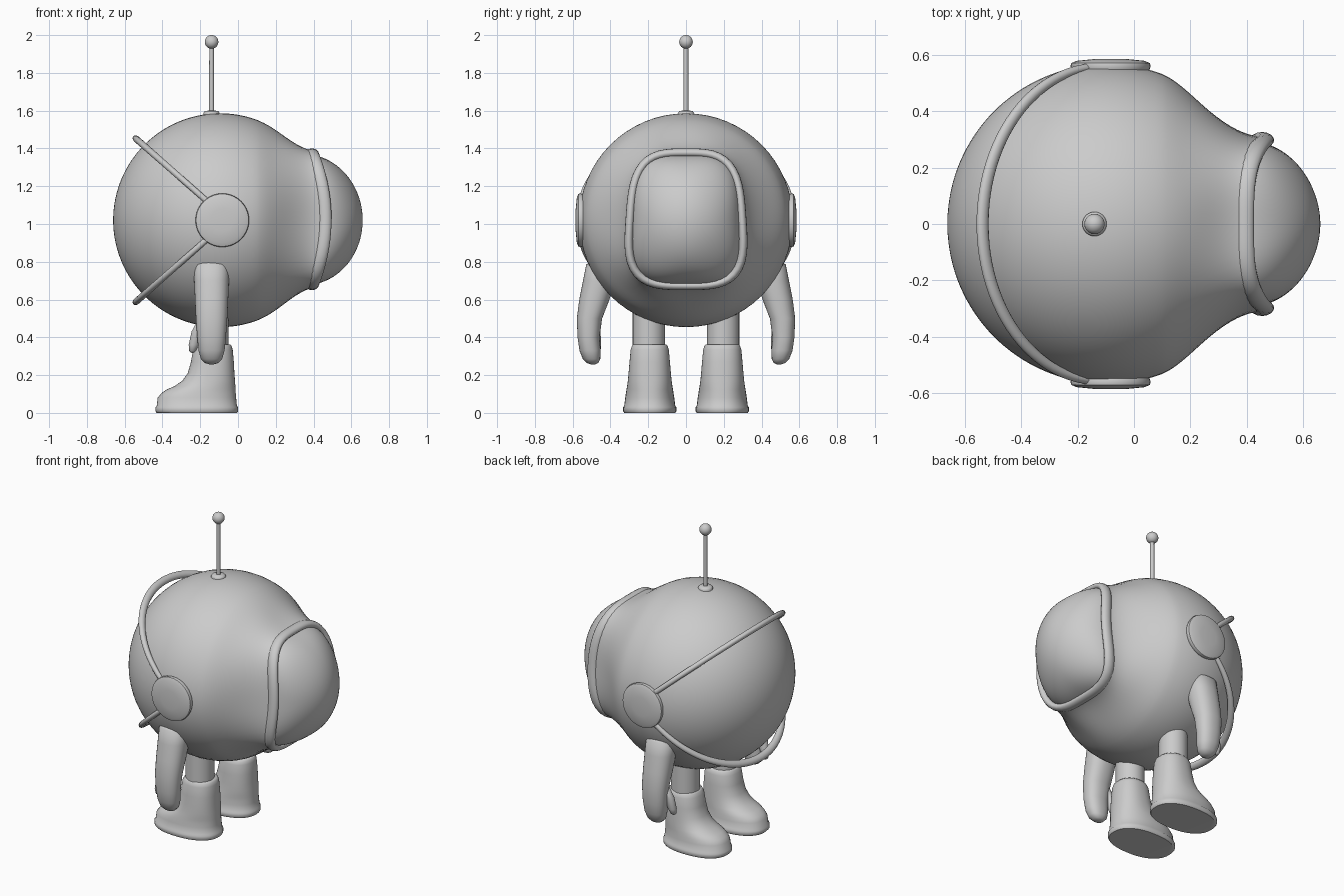
import bpy, bmesh, math
from mathutils import Vector

if "Cube" in bpy.data.objects:
    bpy.data.objects.remove(bpy.data.objects["Cube"])

SEG = 64
CX, CZ, R = -0.095, 1.02, 0.566      # body sphere


def material(name, rgb):
    m = bpy.data.materials.new(name)
    m.diffuse_color = (*rgb, 1)
    m.use_nodes = True
    m.node_tree.nodes["Principled BSDF"].inputs["Base Color"].default_value = m.diffuse_color
    return m


GREY = material("light grey", (0.6, 0.6, 0.6))


def loft(name, rings, closed=False, angle=50):
    """Skin a list of vertex rings; cap the ends unless closed into a loop."""
    bm = bmesh.new()
    vs = [[bm.verts.new(p) for p in r] for r in rings]
    n = len(vs[0])
    pairs = list(zip(vs, vs[1:])) + ([(vs[-1], vs[0])] if closed else [])
    for a, b in pairs:
        for i in range(n):
            j = (i + 1) % n
            bm.faces.new((a[i], a[j], b[j], b[i]))
    if not closed:
        bm.faces.new(vs[0])
        bm.faces.new(vs[-1])
    bmesh.ops.recalc_face_normals(bm, faces=bm.faces)
    me = bpy.data.meshes.new(name)
    bm.to_mesh(me)
    bm.free()
    me.materials.append(GREY)
    ob = bpy.data.objects.new(name, me)
    bpy.context.collection.objects.link(ob)
    bpy.ops.object.select_all(action='DESELECT')
    ob.select_set(True)
    bpy.context.view_layer.objects.active = ob
    bpy.ops.object.shade_smooth_by_angle(angle=math.radians(angle))
    return ob


def oval(a, b, n=2.0, seg=SEG):
    """Superellipse outline."""
    out = []
    for i in range(seg):
        t = 2 * math.pi * i / seg
        c, s = math.cos(t), math.sin(t)
        # radial form keeps points evenly spread
        r = (abs(c) ** n + abs(s) ** n) ** (-1 / n)
        out.append((a * r * c, b * r * s))
    return out


def x_ring(x, ry, rz, n=2.0, w=0.0):
    """Ring facing x; w bends it to the visor opening and narrows its top."""
    return [(x + w * 0.07 * (1 - (v / rz) ** 2), u * (1 - w * 0.08 * v / rz), CZ + 0.005 * w + v)
            for u, v in oval(ry, rz, n)]


def z_ring(x, y, z, rx, ry, n=2.0, seg=32):
    return [(x + u, y + v, z) for u, v in oval(rx, ry, n, seg)]


def bezier(p, t):
    k = 1 - t
    return k**3 * p[0] + 3 * k * k * t * p[1] + 3 * k * t * t * p[2] + t**3 * p[3]


def lathe(name, prof, x, y, z, axis='z', side=1):
    """Round part from (radius, height) pairs along z or y."""
    rings = []
    for r, h in prof:
        if axis == 'z':
            rings.append([(x + u, y + v, z + h) for u, v in oval(r, r, 2, 40)])
        else:
            rings.append([(x + u, y + side * h, z + v) for u, v in oval(r, r, 2, 40)])
    return loft(name, rings)


# Round body flowing into the visor neck
rings = []
end = math.acos(-(0.10 - CX) / R)
for i in range(41):
    a = 0.02 + (end - 0.02) * i / 40
    rings.append(x_ring(CX - R * math.cos(a), R * math.sin(a), R * math.sin(a)))
for i in range(1, 21):
    t = i / 20
    w = t * t * (3 - 2 * t) * t
    rings.append(x_ring(bezier((0.10, 0.22, 0.29, 0.40), t),
                        bezier((0.531, 0.480, 0.300, 0.305), t),
                        bezier((0.531, 0.485, 0.385, 0.362), t), 2 + 1.6 * w, w))
loft("body", rings)

# Bulging visor
rings = []
for i in range(25):
    a = (math.pi / 2 - 0.02) * i / 24
    c = math.cos(a)
    rings.append(x_ring(0.35 + 0.31 * math.sin(a), 0.295 * c, 0.347 * c,
                        2 + 1.5 * c ** 5, 0.5 * c ** 3))
loft("visor", rings)

# Visor rim, a bent tube following the opening
path = [Vector(p) for p in x_ring(0.392, 0.297, 0.352, 3.4, 1)]
rings = []
for i, p in enumerate(path):
    tan = (path[(i + 1) % SEG] - path[i - 1]).normalized()
    side = tan.cross(Vector((1, 0, 0))).normalized()
    fwd = side.cross(tan)
    rings.append([p + side * u + fwd * v for u, v in oval(0.023, 0.034, 2, 14)])
loft("visor_rim", rings, closed=True)

# Two headbands behind the body, tilted up and down
for name, up in (("upper_band", 1), ("lower_band", -1)):
    d = Vector((-0.75, 0, 0.66 * up)).normalized()
    nrm = d.cross(Vector((0, 1, 0)))
    rings = []
    for i in range(49):
        a = 0.12 + (math.pi - 0.24) * i / 48
        s = math.sin(a)
        r = 0.556 + 0.032 * s
        out = Vector((0, math.cos(a), 0)) + d * s
        rings.append([Vector((CX, 0, CZ + 0.04 * up)) + out * (r + u) + nrm * v
                      for u, v in oval(0.012 + 0.012 * s, 0.015 + 0.003 * s, 2, 14)])
    loft(name, rings)

# Antenna: base, rod and ball
lathe("antenna_base", [(0.043, -0.02), (0.043, 0.005), (0.036, 0.014), (0.015, 0.018)],
      -0.14, 0, 1.583)
lathe("antenna_rod", [(0.013, 0), (0.012, 0.36)], -0.14, 0, 1.58)
lathe("antenna_ball", [(0.036 * math.sin(a), -0.036 * math.cos(a))
                       for a in [0.03 + (math.pi - 0.06) * i / 20 for i in range(21)]],
      -0.14, 0, 1.964)

# Arm sections: x, y, z, x radius, y radius
ARM = [(-0.14, 0.435, 0.80, 0.080, 0.075), (-0.14, 0.445, 0.785, 0.092, 0.083),
       (-0.14, 0.460, 0.70, 0.092, 0.085), (-0.14, 0.485, 0.60, 0.088, 0.080),
       (-0.14, 0.511, 0.50, 0.083, 0.067), (-0.14, 0.516, 0.40, 0.076, 0.058),
       (-0.14, 0.508, 0.33, 0.069, 0.056), (-0.14, 0.500, 0.285, 0.056, 0.046),
       (-0.14, 0.495, 0.264, 0.035, 0.030), (-0.14, 0.492, 0.257, 0.012, 0.012)]
THUMB = [(-0.18, 0.49, 0.50, 0.03, 0.03), (-0.215, 0.48, 0.43, 0.031, 0.028),
         (-0.234, 0.475, 0.36, 0.027, 0.025), (-0.240, 0.47, 0.328, 0.018, 0.018),
         (-0.241, 0.47, 0.318, 0.006, 0.006)]
# Boot sections: z, toe x, heel x, half width
BOOT = [(0.0, -0.43, -0.005, 0.135), (0.008, -0.437, 0.0, 0.141), (0.03, -0.437, 0.0, 0.141),
        (0.038, -0.43, -0.006, 0.135), (0.08, -0.425, -0.010, 0.130),
        (0.105, -0.405, -0.012, 0.126), (0.125, -0.375, -0.013, 0.123),
        (0.142, -0.335, -0.014, 0.120), (0.17, -0.295, -0.016, 0.116),
        (0.21, -0.266, -0.019, 0.112), (0.27, -0.249, -0.022, 0.107),
        (0.335, -0.238, -0.028, 0.101), (0.355, -0.228, -0.034, 0.094),
        (0.362, -0.222, -0.042, 0.087)]

for side, s in (("left", 1), ("right", -1)):
    # Round ear pads
    lathe(side + "_ear_pad", [(0.13, -0.04), (0.138, -0.016), (0.142, -0.004), (0.139, 0.007),
                              (0.12, 0.015), (0.06, 0.021), (0.01, 0.022)],
          -0.083, s * 0.563, 1.02, 'y', s)
    # Arms with thumbs
    loft(side + "_arm", [z_ring(x, s * y, z, a, b, 2.3) for x, y, z, a, b in ARM], angle=80)
    loft(side + "_thumb", [z_ring(x, s * y, z, a, b) for x, y, z, a, b in THUMB], angle=80)
    # Legs and boots
    lathe(side + "_leg", [(0.085, 0), (0.085, 0.32)], -0.135, s * 0.197, 0.33)
    loft(side + "_boot", [z_ring((a + b) / 2, s * 0.192, z, (b - a) / 2, w, 2.3, 48)
                          for z, a, b, w in BOOT])
